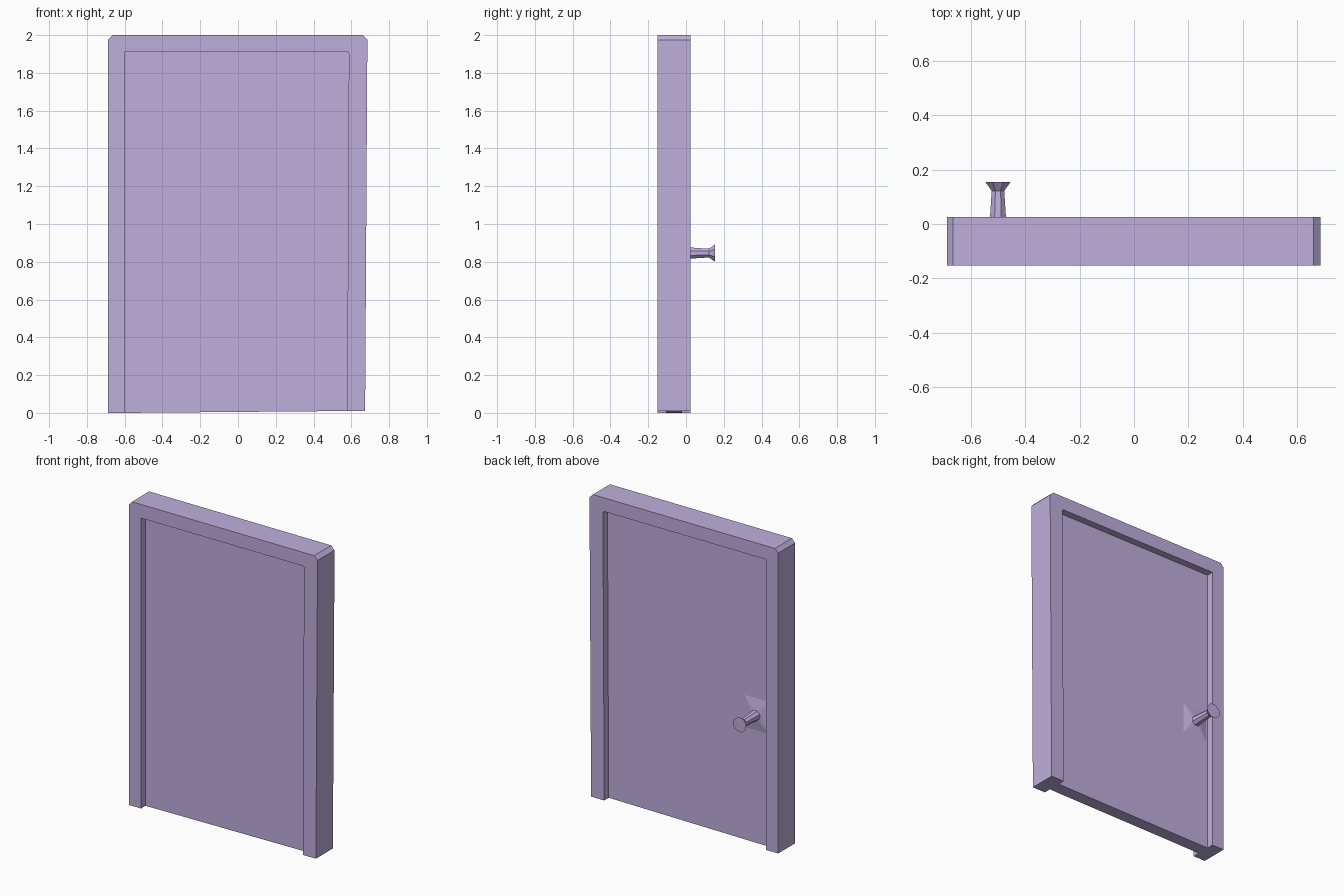
import bpy, bmesh, math

if "Cube" in bpy.data.objects:
    bpy.data.objects.remove(bpy.data.objects["Cube"])

paint = bpy.data.materials.new("lavender_paint")
paint.diffuse_color = (0.52, 0.43, 0.72, 1)
paint.use_nodes = True
paint.node_tree.nodes["Principled BSDF"].inputs["Base Color"].default_value = paint.diffuse_color


def finish(name, bm):
    bmesh.ops.recalc_face_normals(bm, faces=bm.faces)
    mesh = bpy.data.meshes.new(name)
    bm.to_mesh(mesh)
    bm.free()
    mesh.materials.append(paint)
    obj = bpy.data.objects.new(name, mesh)
    bpy.context.collection.objects.link(obj)
    return obj


def slab(name, outline, y0, y1):
    """Extrude an x/z outline from y0 to y1."""
    bm = bmesh.new()
    face = bm.faces.new([bm.verts.new((x, y0, z)) for x, z in outline])
    ext = bmesh.ops.extrude_face_region(bm, geom=[face])
    moved = [v for v in ext["geom"] if isinstance(v, bmesh.types.BMVert)]
    bmesh.ops.translate(bm, verts=moved, vec=(0, y1 - y0, 0))
    return finish(name, bm)


# Slightly crooked opening, shared by frame and door panel
opening = [(-0.60, 0.0), (-0.60, 1.91), (0.582, 1.91), (0.587, 1.90), (0.578, 0.01)]

# Door frame: chamfered top corners, open at the bottom
outer = [(0.673, 0.01), (0.685, 1.975), (0.66, 2.0),
         (-0.665, 2.0), (-0.688, 1.975), (-0.688, 0.0)]
slab("door_frame", opening + outer, -0.152, 0.025)

# Door panel, recessed on both sides
PANEL_BACK = -0.022
slab("door_panel", opening, -0.105, PANEL_BACK)

# Door knob: octagonal stem and flared head on a shallow square base
KX, KZ = -0.50, 0.846
bm = bmesh.new()
rings = []
angles = [math.radians(22.5 + 45 * i) for i in range(8)]
rings.append([bm.verts.new((KX + math.copysign(0.09, math.cos(a)), PANEL_BACK,
                            KZ + math.copysign(0.105, math.sin(a)))) for a in angles])
for y, r in [(-0.008, 0.034), (0.122, 0.025), (0.154, 0.050)]:
    rings.append([bm.verts.new((KX + r * math.cos(a), y, KZ + r * math.sin(a)))
                  for a in angles])
for a, b in zip(rings, rings[1:]):
    for i in range(8):
        j = (i + 1) % 8
        bm.faces.new((a[i], a[j], b[j], b[i]))
bm.faces.new(rings[-1])
bmesh.ops.remove_doubles(bm, verts=bm.verts, dist=0.001)
finish("door_knob", bm)
